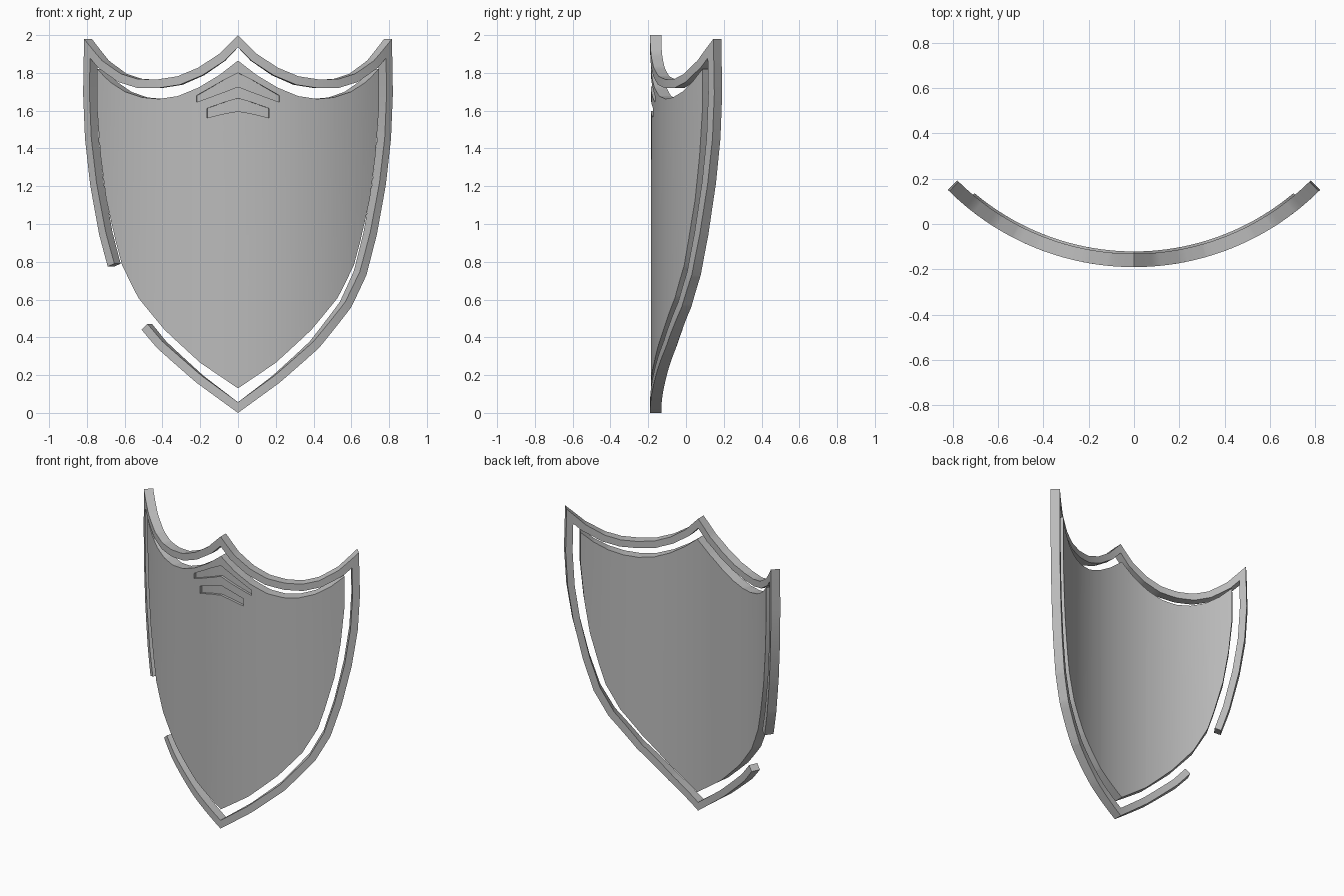
import bpy, bmesh
from math import asin, sin, cos
from mathutils import Vector

cube = bpy.data.objects.get("Cube")
if cube:
    bpy.data.objects.remove(cube, do_unlink=True)

R = 1.159          # radius of the shield's curved front
CENTRE_Y = 0.969   # axis of that curve

grey = bpy.data.materials.new("plain_grey")
grey.use_nodes = True
grey.diffuse_color = (0.5, 0.5, 0.5, 1)
grey.node_tree.nodes["Principled BSDF"].inputs["Base Color"].default_value = (0.5, 0.5, 0.5, 1)


def flat(points):
    """Unroll front-view points onto the flat sheet."""
    return [Vector((R * asin(x / R), z)) for x, z in points]


def mirrored(half):
    """Right-hand points running to x = 0, continued on the other side."""
    return half + [(-x, z) for x, z in reversed(half[:-1])]


def offset(path, width):
    """Shift an open path to its left with mitred corners."""
    result = []
    for i, p in enumerate(path):
        dirs = []
        if i > 0:
            dirs.append((p - path[i - 1]).normalized())
        if i < len(path) - 1:
            dirs.append((path[i + 1] - p).normalized())
        normals = [Vector((-d.y, d.x)) for d in dirs]
        mid = sum(normals, Vector((0, 0))).normalized()
        result.append(p + mid * width / mid.dot(normals[0]))
    return result


def curved_plate(name, points, faces, inner, outer):
    """Cut flat faces into strips, thicken them and roll them round the axis."""
    bm = bmesh.new()
    verts = [bm.verts.new((p.x, 0, p.y)) for p in points]
    for f in faces:
        bm.faces.new([verts[i] for i in f])
    for i in range(-24, 25):
        bmesh.ops.bisect_plane(bm, geom=bm.verts[:] + bm.edges[:] + bm.faces[:],
                               plane_co=(i * 0.04, 0, 0), plane_no=(1, 0, 0), dist=1e-5)
    out = bmesh.ops.extrude_face_region(bm, geom=bm.faces[:], use_keep_orig=True)
    for v in out["geom"]:
        if isinstance(v, bmesh.types.BMVert):
            v.co.y = 1
    for v in bm.verts:
        r = inner if v.co.y > 0.5 else outer
        a = v.co.x / R
        v.co = (r * sin(a), CENTRE_Y - r * cos(a), v.co.z)
    bmesh.ops.recalc_face_normals(bm, faces=bm.faces[:])
    mesh = bpy.data.meshes.new(name)
    bm.to_mesh(mesh)
    bm.free()
    mesh.materials.append(grey)
    obj = bpy.data.objects.new(name, mesh)
    bpy.context.collection.objects.link(obj)
    return obj


def smooth(obj):
    bpy.ops.object.select_all(action="DESELECT")
    obj.select_set(True)
    bpy.context.view_layer.objects.active = obj
    bpy.ops.object.shade_smooth_by_angle(angle=0.5)


# Rim: one band with a break in the lower right side
side = [(0.22, 0.16), (0.43, 0.345), (0.6, 0.56), (0.68, 0.73), (0.735, 0.944),
        (0.783, 1.21), (0.81, 1.45), (0.82, 1.69)]
crest = [(0.815, 1.98), (0.72, 1.865), (0.62, 1.795), (0.53, 1.767), (0.43, 1.765),
         (0.32, 1.782), (0.21, 1.828), (0.1, 1.9), (0, 2.0)]
rim_path = [(-0.51, 0.44), (-0.43, 0.345), (-0.22, 0.16), (0, 0)] + side + mirrored(crest)
rim_path += [(-x, z) for x, z in reversed(side[4:])] + [(-0.69, 0.775)]
outer_edge = flat(rim_path)
n = len(outer_edge)
rim = curved_plate("rim", outer_edge + offset(outer_edge, 0.046),
                   [(i, i + 1, n + i + 1, n + i) for i in range(n - 1)], 1.1, R)
smooth(rim)

# Main panel
panel_top = mirrored([(0.748, 1.82), (0.68, 1.752), (0.6, 1.7), (0.51, 1.67), (0.42, 1.662),
                      (0.32, 1.677), (0.21, 1.722), (0.1, 1.788), (0, 1.865)])
panel_low = mirrored([(0.748, 1.6), (0.73, 1.36), (0.7, 1.13), (0.65, 0.91), (0.615, 0.78),
                      (0.53, 0.61), (0.39, 0.44), (0.2, 0.265), (0, 0.13)])
outline = flat(panel_top + panel_low[::-1])
panel = curved_plate("panel", outline, [range(len(outline))], 1.09, 1.155)

# Two chevron grooves sunk into the panel
chevrons = {"upper": [(0.22, 1.68), (0.07, 1.765), (0, 1.8), (0, 1.727), (0.07, 1.7), (0.22, 1.645)],
            "lower": [(0.165, 1.612), (0.07, 1.645), (0, 1.665), (0, 1.597), (0.07, 1.585), (0.165, 1.562)]}
for label, pts in chevrons.items():
    shape = flat(mirrored(pts[:3]) + mirrored(pts[:2:-1])[::-1])
    cutter = curved_plate(label + "_chevron_cutter", shape, [range(len(shape))], 1.138, 1.18)
    cutter.hide_render = True
    cut = panel.modifiers.new(label + "_groove", "BOOLEAN")
    cut.operation, cut.solver, cut.object = "DIFFERENCE", "EXACT", cutter
    bpy.context.view_layer.objects.active = panel
    bpy.ops.object.modifier_apply(modifier=cut.name)
    bpy.data.objects.remove(cutter, do_unlink=True)
smooth(panel)
